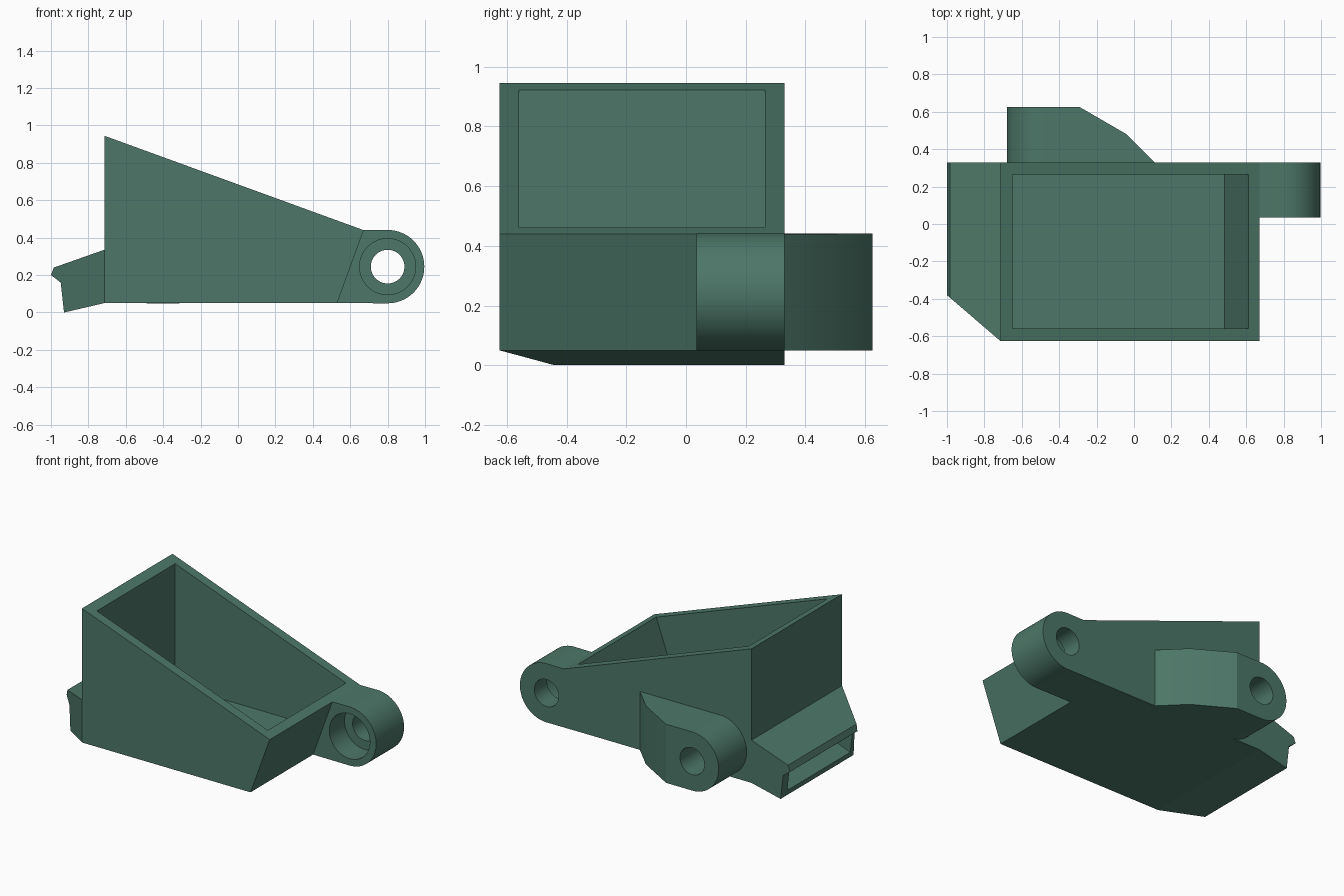
import bpy, bmesh, math
from mathutils import Vector

if "Cube" in bpy.data.objects:
    bpy.data.objects.remove(bpy.data.objects["Cube"])

green = bpy.data.materials.new("muted_green")
green.diffuse_color = (0.074, 0.185, 0.138, 1)
green.use_nodes = True
green.node_tree.nodes["Principled BSDF"].inputs["Base Color"].default_value = green.diffuse_color

FRONT, BACK = -0.625, 0.33      # body extent in y
AXIS_Z, LUG_R, HOLE_R = 0.245, 0.196, 0.09


def prism(name, profile, y0, y1, cuts=()):
    """Extrude an x/z profile along y, then trim with (point, outward normal) planes."""
    bm = bmesh.new()
    face = bm.faces.new([bm.verts.new((x, y0, z)) for x, z in profile])
    ext = bmesh.ops.extrude_face_region(bm, geom=[face])
    bmesh.ops.translate(bm, vec=(0, y1 - y0, 0),
                        verts=[v for v in ext["geom"] if isinstance(v, bmesh.types.BMVert)])
    for point, normal in cuts:
        res = bmesh.ops.bisect_plane(bm, geom=bm.verts[:] + bm.edges[:] + bm.faces[:],
                                     plane_co=Vector(point), plane_no=Vector(normal),
                                     clear_outer=True)
        edges = [e for e in res["geom_cut"] if isinstance(e, bmesh.types.BMEdge)]
        bmesh.ops.holes_fill(bm, edges=edges)
    bmesh.ops.recalc_face_normals(bm, faces=bm.faces[:])
    mesh = bpy.data.meshes.new(name)
    bm.to_mesh(mesh)
    bm.free()
    mesh.materials.append(green)
    obj = bpy.data.objects.new(name, mesh)
    bpy.context.collection.objects.link(obj)
    return obj


def arc(cx, radius, start, end, n):
    return [(cx + radius * math.cos(a), AXIS_Z + radius * math.sin(a))
            for a in (math.radians(start + (end - start) * i / n) for i in range(n + 1))]


def circle(cx, radius):
    return arc(cx, radius, 0, 360, 64)[:-1]


def carve(obj, *cutters):
    """Subtract the cutters and bake the result."""
    for c in cutters:
        mod = obj.modifiers.new("cut", 'BOOLEAN')
        mod.operation, mod.solver, mod.object = 'DIFFERENCE', 'EXACT', c
    bpy.context.view_layer.update()
    baked = bpy.data.meshes.new_from_object(
        obj.evaluated_get(bpy.context.evaluated_depsgraph_get()))
    obj.modifiers.clear()
    obj.data = baked
    for c in cutters:
        bpy.data.objects.remove(c)


def smooth(obj):
    bpy.ops.object.select_all(action='DESELECT')
    obj.select_set(True)
    bpy.context.view_layer.objects.active = obj
    bpy.ops.object.shade_smooth_by_angle(angle=math.radians(25))


# Open wedge-shaped box
box = prism("wedge_box", [(-0.715, 0.05), (0.53, 0.05), (0.672, 0.44), (-0.715, 0.945)],
            FRONT, BACK)
cavity = prism("cavity_cutter", [(-0.65, 0.11), (0.485, 0.11), (0.612, 0.462),
                                 (0.70, 0.71), (0.70, 1.1), (-0.65, 1.1)],
               FRONT + 0.065, BACK - 0.065)
carve(box, cavity)

# Right lug with a counterbored hole
right_lug = prism("right_lug", [(0.53, 0.05)] + arc(0.80, LUG_R, -90, 90, 40) + [(0.672, 0.44)],
                  0.035, BACK)
carve(right_lug,
      prism("bolt_cutter", circle(0.80, HOLE_R), -0.1, 0.5),
      prism("counterbore_cutter", circle(0.80, 0.15), -0.1, 0.195))
smooth(right_lug)

# Rear lug, rounded on the left and tapering into the box on the right
rear_lug = prism("rear_lug", arc(-0.483, LUG_R, 90, 270, 40) + [(0.11, 0.05), (0.11, 0.44)],
                 BACK, 0.625,
                 cuts=[((-0.04, 0.48, 0), (0.145, 0.25, 0)),
                       ((-0.04, 0.48, 0), (0.15, 0.15, 0))])
carve(rear_lug, prism("rear_bolt_cutter", circle(-0.483, HOLE_R), BACK + 0.005, 0.8))
smooth(rear_lug)

# Hooked lip on the left, with one corner chamfered and a pocket under the hook
lip = prism("hooked_lip", [(-0.715, 0.335), (-0.985, 0.24), (-1.0, 0.20), (-0.948, 0.16),
                           (-0.93, 0.0), (-0.715, 0.05)], FRONT, BACK,
            cuts=[((-0.715, FRONT, 0), (-0.245, -0.285, 0))])
pocket = prism("pocket_cutter", [(-0.96, 0.025), (-0.93, 0.035), (-0.735, 0.11),
                                 (-0.735, 0.25), (-0.93, 0.16), (-0.96, 0.155)],
               -0.40, BACK - 0.065)
carve(lip, pocket)
